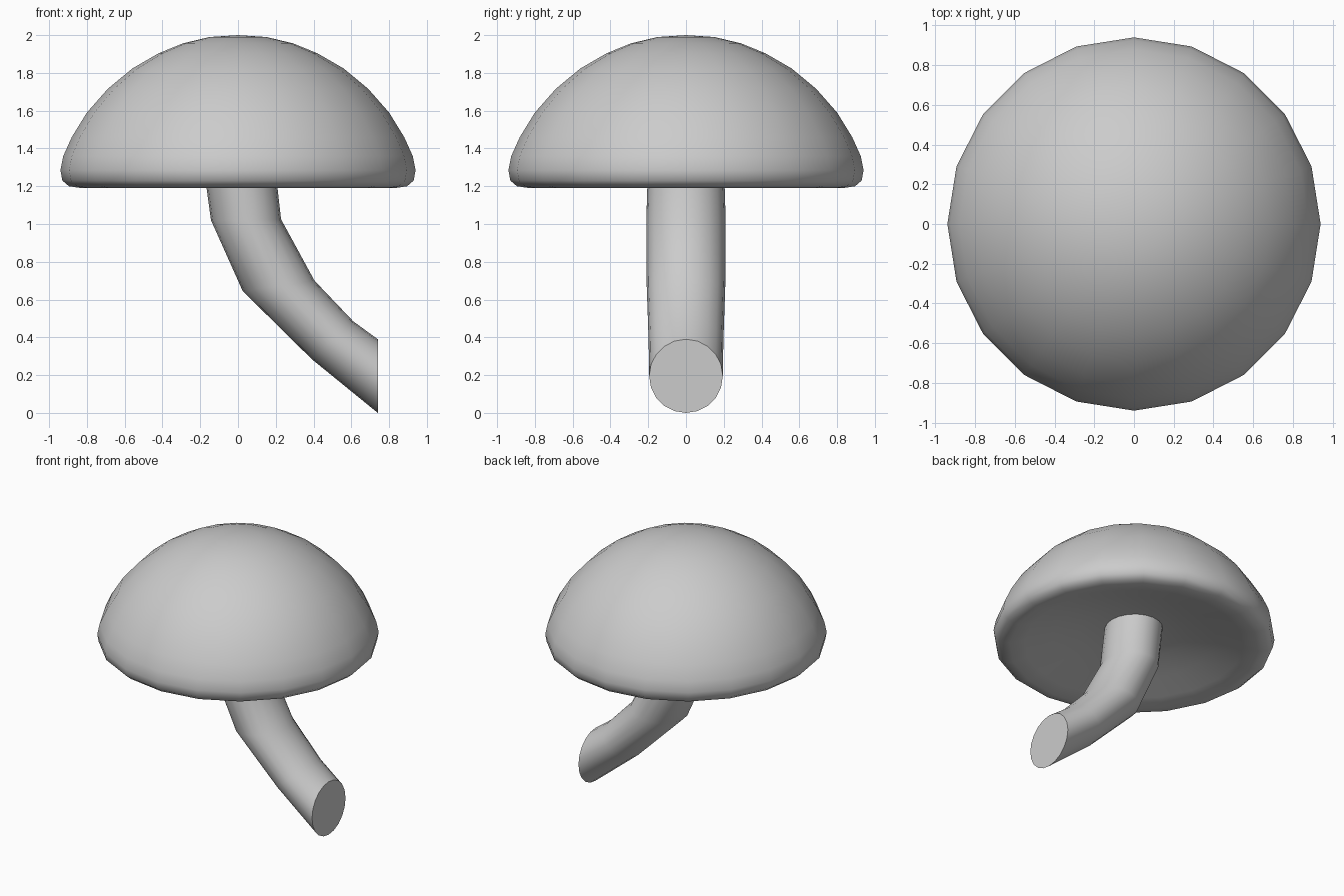
import bpy, bmesh, math

if "Cube" in bpy.data.objects:
    bpy.data.objects.remove(bpy.data.objects["Cube"])

SIDES = 20


def build(name, rings, close_start=True, close_end=True):
    """Bridge a list of equal-sized point rings into a smooth object."""
    bm = bmesh.new()
    loops = [[bm.verts.new(p) for p in ring] for ring in rings]
    n = len(loops[0])
    for a, b in zip(loops, loops[1:]):
        for i in range(n):
            j = (i + 1) % n
            bm.faces.new((a[i], a[j], b[j], b[i]))
    if close_start:
        bm.faces.new(loops[0])
    if close_end:
        bm.faces.new(loops[-1])
    bmesh.ops.remove_doubles(bm, verts=bm.verts, dist=0.0005)
    bmesh.ops.recalc_face_normals(bm, faces=bm.faces)
    mesh = bpy.data.meshes.new(name)
    bm.to_mesh(mesh)
    bm.free()
    obj = bpy.data.objects.new(name, mesh)
    bpy.context.collection.objects.link(obj)
    bpy.ops.object.select_all(action='DESELECT')
    obj.select_set(True)
    bpy.context.view_layer.objects.active = obj
    bpy.ops.object.shade_smooth_by_angle(angle=math.radians(50))
    return obj


ANGLES = [2 * math.pi * i / SIDES for i in range(SIDES)]

# Cap: dome, rounded rim and hollow underside (radius, height)
cap_profile = [(0, 2.0), (0.15, 1.99), (0.29, 1.957), (0.42, 1.904),
               (0.56, 1.823), (0.69, 1.715), (0.80, 1.59), (0.88, 1.46),
               (0.925, 1.36), (0.94, 1.285), (0.93, 1.23), (0.895, 1.20),
               (0.83, 1.19), (0.73, 1.215), (0.55, 1.265), (0.36, 1.31),
               (0.18, 1.335), (0, 1.34)]
build("mushroom_cap",
      [[(r * math.cos(a), r * math.sin(a), z) for a in ANGLES]
       for r, z in cap_profile], False, False)

# Stem: bent tube, each section given as outer edge, inner edge, half depth
stem_sections = [((0.74, 0.39), (0.74, 0.0), 0.195),
                 ((0.61, 0.485), (0.39, 0.285), 0.198),
                 ((0.405, 0.70), (0.025, 0.645), 0.208),
                 ((0.228, 1.025), (-0.143, 1.02), 0.21),
                 ((0.19, 1.36), (-0.19, 1.36), 0.20)]


def section(p, q, depth):
    cx, cz = (p[0] + q[0]) / 2, (p[1] + q[1]) / 2
    hx, hz = (p[0] - q[0]) / 2, (p[1] - q[1]) / 2
    return [(cx + hx * math.cos(a), depth * math.sin(a), cz + hz * math.cos(a))
            for a in ANGLES]


build("mushroom_stem", [section(*s) for s in stem_sections])
